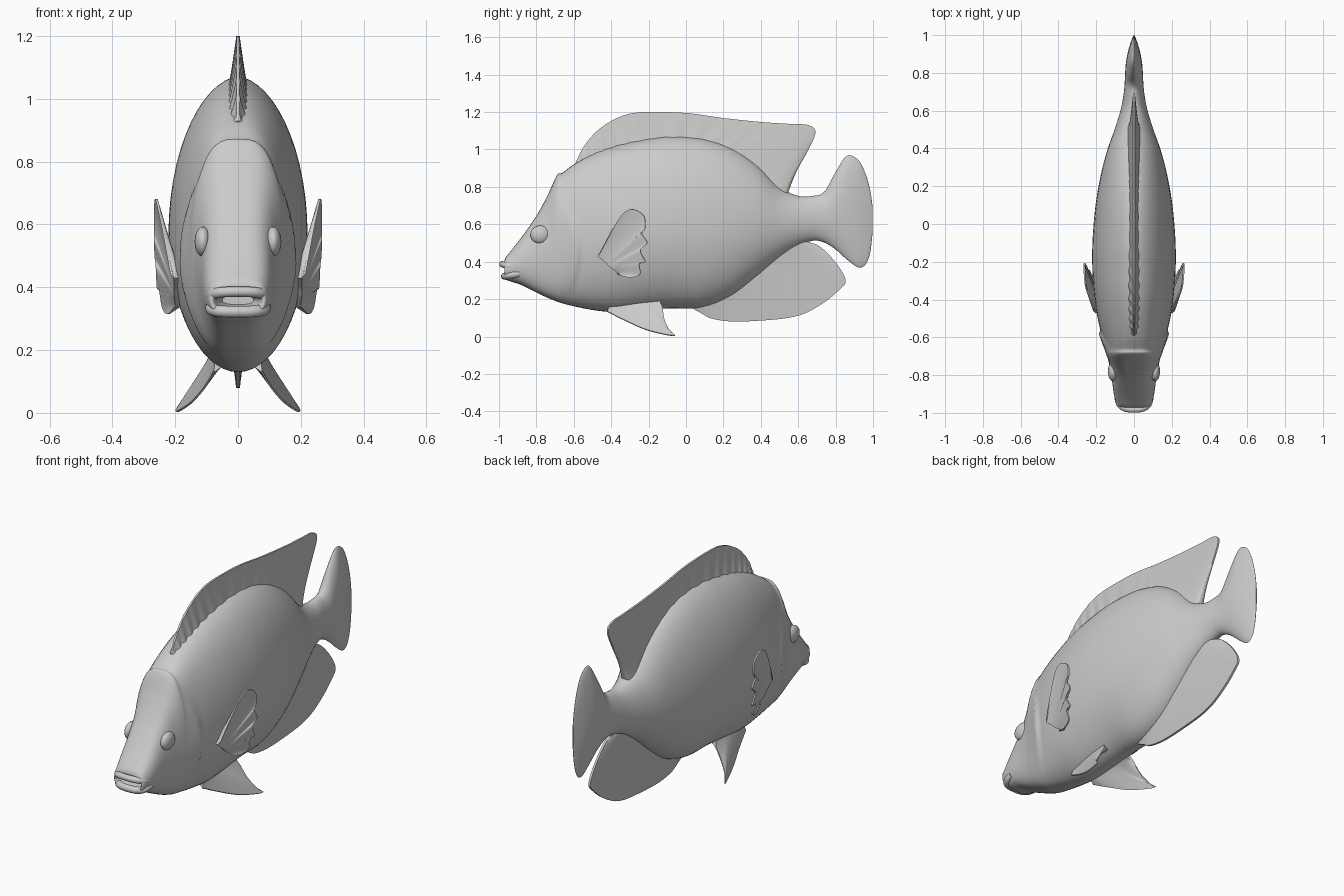
import bpy, bmesh, math
from mathutils import Vector

if "Cube" in bpy.data.objects:
    bpy.data.objects.remove(bpy.data.objects["Cube"])


def spline(pts, n):
    """Catmull-Rom resampling of tuples of any length."""
    out, last = [], len(pts) - 1
    for i in range(n):
        f = i / (n - 1) * last
        k = min(int(f), last - 1)
        t = f - k
        a, b, c, d = (pts[max(0, min(last, k + j))] for j in (-1, 0, 1, 2))
        out.append([0.5 * (2 * q + (r - p) * t + (2 * p - 5 * q + 4 * r - s) * t * t
                           + (3 * q - p - 3 * r + s) * t ** 3)
                    for p, q, r, s in zip(a, b, c, d)])
    return out


def loft(name, rings, angle=50, mirror=False):
    """Skin closed rings of points and cap both ends."""
    bm = bmesh.new()
    vs = [[bm.verts.new(p) for p in ring] for ring in rings]
    n = len(vs[0])
    for r0, r1 in zip(vs, vs[1:]):
        for j in range(n):
            bm.faces.new((r0[j], r0[(j + 1) % n], r1[(j + 1) % n], r1[j]))
    bm.faces.new(vs[0])
    bm.faces.new(vs[-1])
    bmesh.ops.recalc_face_normals(bm, faces=bm.faces[:])
    me = bpy.data.meshes.new(name)
    bm.to_mesh(me)
    bm.free()
    ob = bpy.data.objects.new(name, me)
    bpy.context.collection.objects.link(ob)
    finish(ob, angle, mirror)
    return ob


def finish(ob, angle=50, mirror=False):
    bpy.ops.object.select_all(action='DESELECT')
    ob.select_set(True)
    bpy.context.view_layer.objects.active = ob
    bpy.ops.object.shade_smooth_by_angle(angle=math.radians(angle))
    if mirror:
        m = ob.modifiers.new("Mirror", 'MIRROR')
        m.use_bisect_axis[0] = False
        m.use_mirror_merge = False


def fin(name, base, edge, t0, t1, normal=(1, 0, 0), ripple=0.0, cols=110, rows=8, mirror=False):
    """Tapered blade between a base line and an outer edge."""
    nrm = Vector(normal).normalized()
    rings = []
    for i, (b, e) in enumerate(zip(spline(base, cols), spline(edge, cols))):
        u = i / (cols - 1)
        wave = 1 + ripple * max(0, 1 - 1.5 * u) * math.sin(u * 125)
        mid, th = [], []
        for k in range(rows + 1):
            v = k / rows
            mid.append(Vector(b).lerp(Vector(e), v))
            th.append((t0 + (t1 - t0) * v ** 0.8) * wave)
        rings.append([m + nrm * t for m, t in zip(mid, th)]
                     + [m - nrm * t for m, t in zip(mid[::-1], th[::-1])])
    return loft(name, rings, 50, mirror)


def flat(pts):
    return [(0, y, z) for y, z in pts]


# Body and tail: y, bottom, top, half width, squareness (1 = ellipse)
stations = [
    (-.86, .345, .375, .050, .7), (-.955, .330, .388, .072, .6), (-.968, .308, .415, .088, .6),
    (-.93, .292, .465, .100, .6), (-.88, .275, .530, .110, .6), (-.80, .235, .645, .120, .6),
    (-.74, .207, .755, .132, .6), (-.69, .187, .862, .145, .62), (-.66, .177, .876, .152, .68),
    (-.60, .162, .920, .168, .8), (-.50, .142, .975, .192, .95), (-.38, .130, 1.02, .210, 1.0),
    (-.25, .138, 1.05, .220, 1.05), (-.10, .150, 1.07, .220, 1.1), (.08, .155, 1.06, .206, 1.1),
    (.24, .215, 1.01, .180, 1.1), (.38, .320, .920, .145, 1.1), (.50, .420, .800, .103, 1.05),
    (.60, .485, .752, .072, 1.0), (.68, .512, .752, .056, 1.0), (.74, .502, .775, .050, 1.1),
    (.80, .465, .880, .047, 1.2), (.86, .412, .966, .042, 1.3), (.92, .370, .945, .030, 1.3),
    (.96, .385, .870, .018, 1.3), (.985, .450, .780, .009, 1.2), (.998, .560, .690, .004, 1.0)]
N = 56
rings = []
for y, zb, zt, w, p in spline(stations, 190):
    zc, ring = zb + .46 * (zt - zb), []
    for j in range(N):
        a = 2 * math.pi * j / N
        s, c = math.sin(a), math.cos(a)
        z = zc + s * ((zt - zc) if s > 0 else (zc - zb))
        x = math.copysign(abs(c) ** p, c) * w
        # raised gill cover, ending in a curved rear edge
        gill = -.56 - 1.1 * (z - .45) ** 2
        d = gill - y
        if -.9 < y and d > 0 and .2 < z < .78:
            x += math.copysign(.016 * min(1, d / .02) * max(0, 1 - d / .15)
                               * math.sin((z - .2) / .58 * math.pi), x)
        ring.append((x, y, z))
    rings.append(ring)
loft("body", rings, 60)

# Lips
def lip(name, y_front, z, droop, r):
    cu = bpy.data.curves.new(name, 'CURVE')
    cu.dimensions = '3D'
    cu.bevel_depth = r
    cu.bevel_resolution = 4
    cu.use_fill_caps = True
    sp = cu.splines.new('POLY')
    sp.points.add(24)
    for i, pt in enumerate(sp.points):
        a = math.pi * i / 24
        c, s = math.cos(a), math.sin(a) ** .6
        pt.co = (.086 * math.copysign(abs(c) ** .7, c), -.89 + (y_front + .89) * s, z - droop * (1 - s), 1)
    ob = bpy.data.objects.new(name, cu)
    bpy.context.collection.objects.link(ob)

lip("upper_lip", -.982, .386, .025, .017)
lip("lower_lip", -.970, .322, -.015, .019)

# Eyes: shallow bulges on the head sides
for side, x in (("right", .112), ("left", -.112)):
    bpy.ops.mesh.primitive_uv_sphere_add(segments=32, ring_count=16, location=(x, -.78, .545))
    eye = bpy.context.object
    eye.name = side + "_eye"
    eye.scale = (.026, .052, .048)
    finish(eye)

# Dorsal fin
fin("dorsal_fin",
    flat([(-.57, .89), (-.40, .96), (-.10, 1.0), (.20, .94), (.45, .80), (.53, .72)]),
    flat([(-.59, .93), (-.55, 1.01), (-.49, 1.085), (-.42, 1.14), (-.33, 1.183), (-.22, 1.2),
          (0, 1.195), (.2, 1.168), (.4, 1.147), (.55, 1.137), (.655, 1.13), (.692, 1.09),
          (.65, .99), (.59, .88), (.54, .755)]), .036, .005, ripple=.22, cols=150)

# Anal fin
fin("anal_fin",
    flat([(.03, .22), (.15, .26), (.30, .36), (.45, .46), (.55, .52), (.58, .53)]),
    flat([(.02, .158), (.08, .125), (.14, .095), (.25, .08), (.4, .085), (.55, .10), (.65, .13),
          (.75, .19), (.82, .25), (.853, .29), (.835, .345), (.78, .42), (.71, .485), (.66, .497),
          (.59, .475)]), .034, .006)

# Pelvic fins
fin("pelvic_fins",
    [(.06, -.41, .16), (.065, -.33, .17), (.07, -.24, .18), (.075, -.14, .18)],
    [(.075, -.42, .133), (.105, -.32, .083), (.15, -.2, .032), (.196, -.065, .004),
     (.18, -.09, .035), (.14, -.115, .09), (.10, -.125, .155)],
    .018, .003, normal=(.75, 0, .66), cols=60, mirror=True)

# Pectoral fins with a ragged rear edge
fin("pectoral_fins",
    [(.19, -.47, .43), (.19, -.43, .40), (.19, -.40, .37), (.185, -.36, .34)],
    [(.212, -.46, .445), (.238, -.385, .585), (.255, -.33, .663), (.261, -.28, .68),
     (.264, -.225, .645), (.264, -.218, .58), (.264, -.235, .55), (.262, -.207, .50),
     (.258, -.243, .46), (.255, -.218, .40), (.248, -.25, .39), (.238, -.245, .335),
     (.222, -.30, .315), (.20, -.37, .335)],
    .014, .004, normal=(.95, -.25, -.1), mirror=True)
